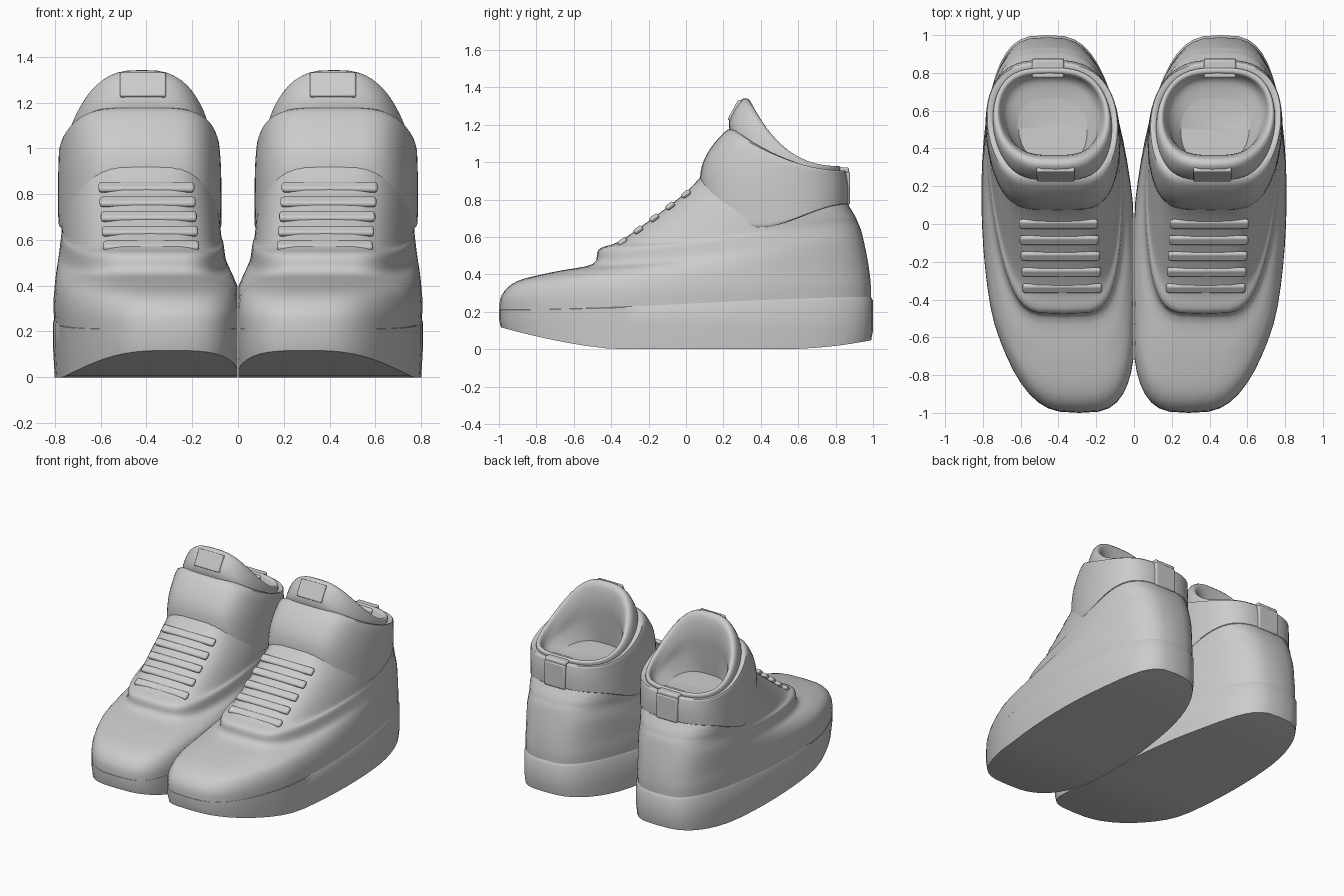
import bpy, bmesh, math
from mathutils import Matrix, Vector

if "Cube" in bpy.data.objects:
    bpy.data.objects.remove(bpy.data.objects["Cube"], do_unlink=True)

SEG = 56

grey = bpy.data.materials.new("plain_grey")
grey.use_nodes = True
tone = (0.6, 0.6, 0.6, 1)
grey.diffuse_color = tone
grey.node_tree.nodes["Principled BSDF"].inputs["Base Color"].default_value = tone


def finish(name, bm, bevel=0, angle=40):
    """Turn a bmesh into a smooth object mirrored to the other shoe."""
    mesh = bpy.data.meshes.new(name)
    bm.to_mesh(mesh)
    bm.free()
    obj = bpy.data.objects.new(name, mesh)
    bpy.context.collection.objects.link(obj)
    mesh.materials.append(grey)
    bpy.ops.object.select_all(action='DESELECT')
    obj.select_set(True)
    bpy.context.view_layer.objects.active = obj
    bpy.ops.object.shade_smooth_by_angle(angle=math.radians(angle))
    if bevel:
        mod = obj.modifiers.new("soft_edges", 'BEVEL')
        mod.width = bevel
        mod.segments = 3
    mirror = obj.modifiers.new("other_shoe", 'MIRROR')
    mirror.use_mirror_merge = False
    return obj


def centre(y):
    """Middle line of the foot, curving inward at the toe."""
    return 0.40 + 0.06 * y - 0.1 * max(0, -0.5 - y)


def ground_lift(y):
    toe = 0.12 * max(0, (-0.35 - y) / 0.65) ** 1.5
    heel = 0.05 * max(0, (y - 0.5) / 0.5) ** 2
    return toe + heel


def ring(spec, lift=False):
    """Foot-shaped loop: front y, z, back y, z, half widths, front roundness, sag."""
    yf, zf, yb, zb, wf, wb, power, sag = spec
    points = []
    for i in range(SEG):
        a = 2 * math.pi * i / SEG
        t = (1 - math.cos(a)) / 2
        s = math.sin(a)
        y = yf + (yb - yf) * t
        w = wf + (wb - wf) * t
        p = power + (0.64 - power) * t
        x = centre(y) + math.copysign(abs(s) ** p, s) * w
        z = zf + (zb - zf) * t * t * (3 - 2 * t) - sag * 6.75 * t * (1 - t) ** 2
        if lift:
            z += ground_lift(y)
        points.append(Vector((max(x, 0.002), y, z)))
    return points


def refine(specs, steps):
    """Smoothly interpolate extra rings between the given ones."""
    out = []
    last = len(specs) - 1
    for i in range(last):
        p = [specs[min(max(i + k, 0), last)] for k in (-1, 0, 1, 2)]
        for j in range(steps):
            t = j / steps
            out.append([b + 0.5 * t * (c - a + t * (2*a - 5*b + 4*c - d + t * (3*(b - c) + d - a)))
                        for a, b, c, d in zip(*p)])
    return out + [specs[last]]


def loft(name, rings, cap_first=False, cap_last=False, angle=40):
    bm = bmesh.new()
    loops = [[bm.verts.new(p) for p in r] for r in rings]
    for low, high in zip(loops, loops[1:]):
        for i in range(SEG):
            j = (i + 1) % SEG
            bm.faces.new((low[i], low[j], high[j], high[i]))
    for wanted, loop, flip in ((cap_first, loops[0], True), (cap_last, loops[-1], False)):
        if not wanted:
            continue
        for i in range(SEG // 2):
            corners = list(dict.fromkeys((i, i + 1, SEG - i - 1, (SEG - i) % SEG)))
            face = [loop[k] for k in corners]
            bm.faces.new(face[::-1] if flip else face)
    return finish(name, bm, angle=angle)


def block(name, size, place, tilt, bevel):
    bm = bmesh.new()
    matrix = Matrix.Translation(place) @ Matrix.Rotation(tilt, 4, 'X') @ Matrix.Diagonal((*size, 1))
    bmesh.ops.create_cube(bm, size=1, matrix=matrix)
    return finish(name, bm, bevel)


# Sole with a lifted toe and heel
sole = [(-0.99, 0, 0.99, 0, 0.415, 0.38, 0.64, 0),
        (-1, 0.16, 1, 0.1, 0.425, 0.385, 0.64, 0),
        (-1, 0.21, 1, 0.26, 0.425, 0.385, 0.64, 0),
        (-0.99, 0.22, 0.988, 0.28, 0.415, 0.377, 0.64, 0)]
loft("sole", [ring(s, lift=(k == 0)) for k, s in enumerate(sole)], cap_first=True, angle=35)

# Upper: toe box, step at the laces, then the sloping instep
upper = [(-0.999, 0.2, 0.988, 0.26, 0.424, 0.376, 0.64, 0),
         (-0.985, 0.29, 0.988, 0.34, 0.425, 0.382, 0.63, 0),
         (-0.9, 0.365, 0.98, 0.42, 0.41, 0.38, 0.6, 0),
         (-0.7, 0.415, 0.967, 0.5, 0.38, 0.378, 0.54, 0),
         (-0.5, 0.455, 0.95, 0.58, 0.345, 0.375, 0.45, 0),
         (-0.465, 0.535, 0.935, 0.64, 0.33, 0.37, 0.42, 0),
         (-0.36, 0.575, 0.92, 0.675, 0.32, 0.368, 0.42, 0.01),
         (-0.2, 0.685, 0.905, 0.71, 0.32, 0.365, 0.45, 0.02),
         (0, 0.84, 0.875, 0.76, 0.325, 0.355, 0.48, 0.05),
         (0.11, 0.96, 0.84, 0.82, 0.33, 0.335, 0.5, 0.1)]
loft("upper", [ring(s) for s in refine(upper, 4)])

# Ankle strap wrapped round the upper, dipping low at the sides
strap = [(0.13, 0.9, 0.82, 0.79, 0.32, 0.32, 0.45, 0.15),
         (0.085, 0.885, 0.862, 0.775, 0.345, 0.356, 0.45, 0.2),
         (0.075, 0.92, 0.868, 0.8, 0.35, 0.36, 0.45, 0.18),
         (0.095, 1.01, 0.868, 0.87, 0.352, 0.358, 0.45, 0.1),
         (0.15, 1.1, 0.86, 0.93, 0.35, 0.354, 0.45, 0.07),
         (0.225, 1.175, 0.85, 0.955, 0.342, 0.345, 0.45, 0.06),
         (0.28, 1.17, 0.81, 0.95, 0.305, 0.315, 0.5, 0.07)]
loft("ankle_strap", [ring(s) for s in refine(strap, 3)])

# Padded collar and tongue top, rolling over into the lining and insole
collar = [(0.25, 1.1, 0.81, 0.9, 0.3, 0.31, 0.6, 0.08),
          (0.23, 1.22, 0.825, 0.95, 0.315, 0.315, 0.62, 0.11),
          (0.29, 1.33, 0.825, 0.975, 0.31, 0.305, 0.68, 0.13),
          (0.345, 1.325, 0.8, 0.975, 0.285, 0.28, 0.68, 0.13),
          (0.365, 1.2, 0.78, 0.93, 0.26, 0.255, 0.64, 0.11),
          (0.35, 1.04, 0.745, 0.9, 0.24, 0.23, 0.62, 0.04),
          (0.33, 0.89, 0.66, 0.88, 0.18, 0.18, 0.62, 0)]
loft("collar_and_lining", [ring(s) for s in refine(collar, 4)], cap_last=True)

# Flat laces barely rising from the instep
for n in range(5):
    f = n / 4
    y = -0.34 + 0.34 * f
    z = 0.574 + 0.256 * f
    block(f"lace_{n + 1}", (0.42, 0.055, 0.03), (centre(y), y, z), 0.63, 0.014)

# Tongue patch and heel pull tab
block("tongue_patch", (0.2, 0.03, 0.12), (0.415, 0.264, 1.275), -0.5, 0.008)
block("heel_tab", (0.17, 0.04, 0.18), (0.455, 0.858, 0.86), 0, 0.012)
block("heel_tab_fold", (0.17, 0.1, 0.035), (0.455, 0.822, 0.955), 0, 0.012)
